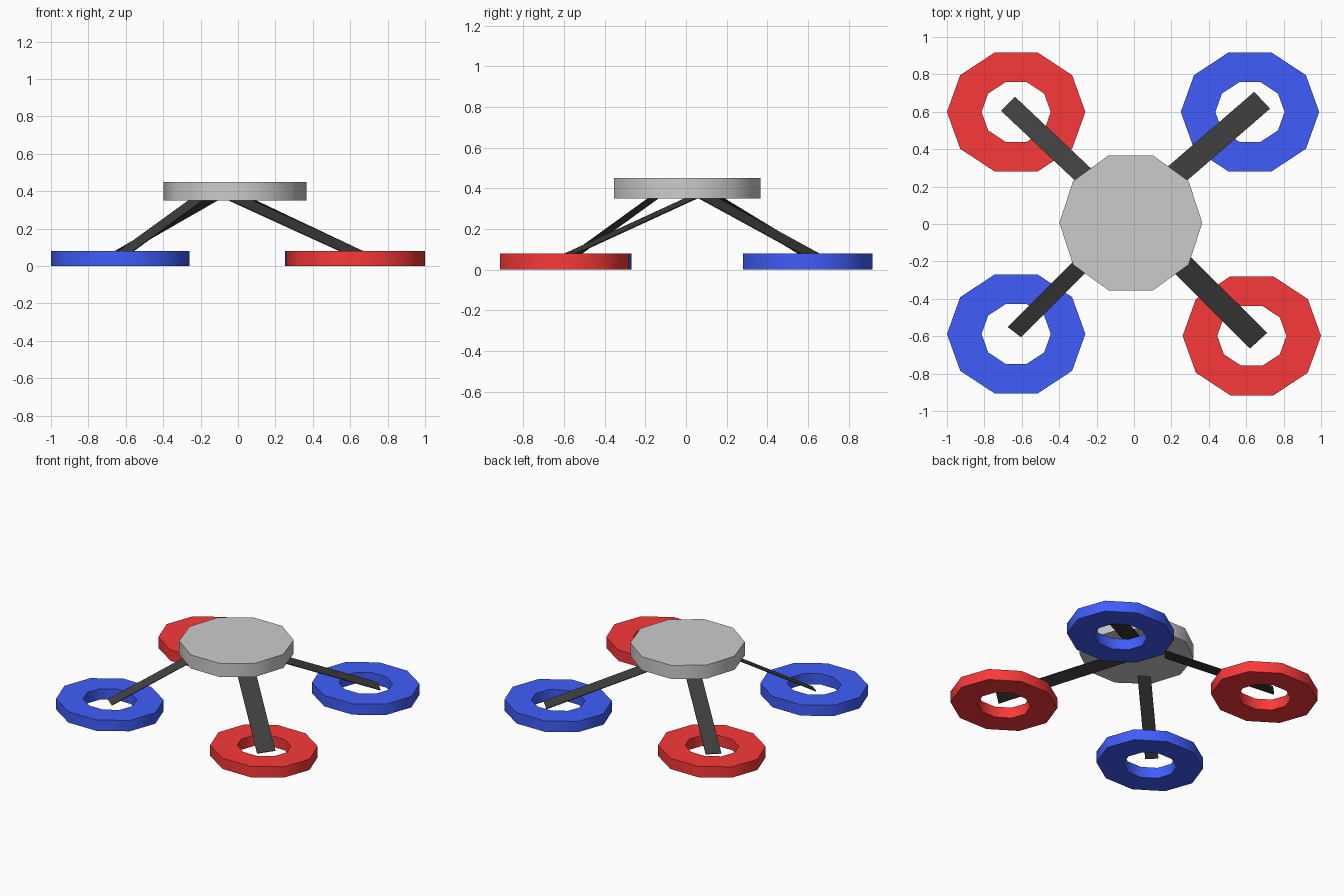
import bpy, math
from math import sin, cos, pi

if "Cube" in bpy.data.objects:
    bpy.data.objects.remove(bpy.data.objects["Cube"])

SIDES = 10


def material(name, rgb):
    m = bpy.data.materials.new(name)
    m.diffuse_color = (*rgb, 1)
    m.use_nodes = True
    m.node_tree.nodes["Principled BSDF"].inputs["Base Color"].default_value = m.diffuse_color
    return m


RED = material("red", (0.95, 0.04, 0.04))
BLUE = material("blue", (0.05, 0.11, 0.95))
BLACK = material("black", (0.05, 0.05, 0.05))


def add_object(name, verts, faces, mat=None, smooth=False):
    me = bpy.data.meshes.new(name)
    me.from_pydata(verts, [], faces)
    ob = bpy.data.objects.new(name, me)
    bpy.context.collection.objects.link(ob)
    if mat:
        me.materials.append(mat)
    if smooth:
        bpy.ops.object.select_all(action='DESELECT')
        ob.select_set(True)
        bpy.context.view_layer.objects.active = ob
        bpy.ops.object.shade_smooth_by_angle(angle=math.radians(40))
    return ob


def loop(c, rx, ry, z):
    return [(c[0] + rx * cos(2 * pi * i / SIDES), c[1] + ry * sin(2 * pi * i / SIDES), z)
            for i in range(SIDES)]


def bridge(a, b):
    n = SIDES
    return [(a * n + i, a * n + (i + 1) % n, b * n + (i + 1) % n, b * n + i) for i in range(n)]


# Ten-sided central hub
c = (-0.017, 0.006)
add_object("hub", loop(c, 0.382, 0.38, 0.35) + loop(c, 0.382, 0.38, 0.45),
           bridge(0, 1) + [tuple(range(SIDES))[::-1], tuple(range(SIDES, 2 * SIDES))],
           smooth=True)

# Four slightly squashed rotor rings
RX, RY, H = 0.37, 0.335, 0.08
for name, c, mat in [("back_left_ring", (-0.63, 0.599), RED),
                     ("back_right_ring", (0.62, 0.599), BLUE),
                     ("front_left_ring", (-0.63, -0.588), BLUE),
                     ("front_right_ring", (0.63, -0.598), RED)]:
    verts = (loop(c, RX, RY, 0) + loop(c, RX, RY, H)
             + loop(c, RX / 2, RY / 2, H) + loop(c, RX / 2, RY / 2, 0))
    add_object(name, verts, bridge(0, 1) + bridge(1, 2) + bridge(2, 3) + bridge(3, 0), mat, True)

# Flat sloping arms: two outer corners and the run from the tip up into the hub
for name, p, q, run in [
        ("back_left_arm", (-0.711, 0.605, 0.048), (-0.636, 0.68, 0.05), (0.61, -0.575, 0.35)),
        ("back_right_arm", (0.642, 0.706, 0.05), (0.727, 0.616, 0.05), (-0.74, -0.64, 0.35)),
        ("front_left_arm", (-0.674, -0.55, 0.053), (-0.604, -0.604, 0.048), (0.484, 0.484, 0.35)),
        ("front_right_arm", (0.62, -0.665, 0.046), (0.711, -0.582, 0.059), (-0.755, 0.75, 0.345))]:
    top = [tuple(a + b for a, b in zip(v, run)) for v in (q, p)]
    arm = add_object(name, [p, q] + top, [(0, 1, 2, 3)], BLACK)
    mod = arm.modifiers.new("thickness", 'SOLIDIFY')
    mod.thickness = 0.005
    mod.offset = 0
